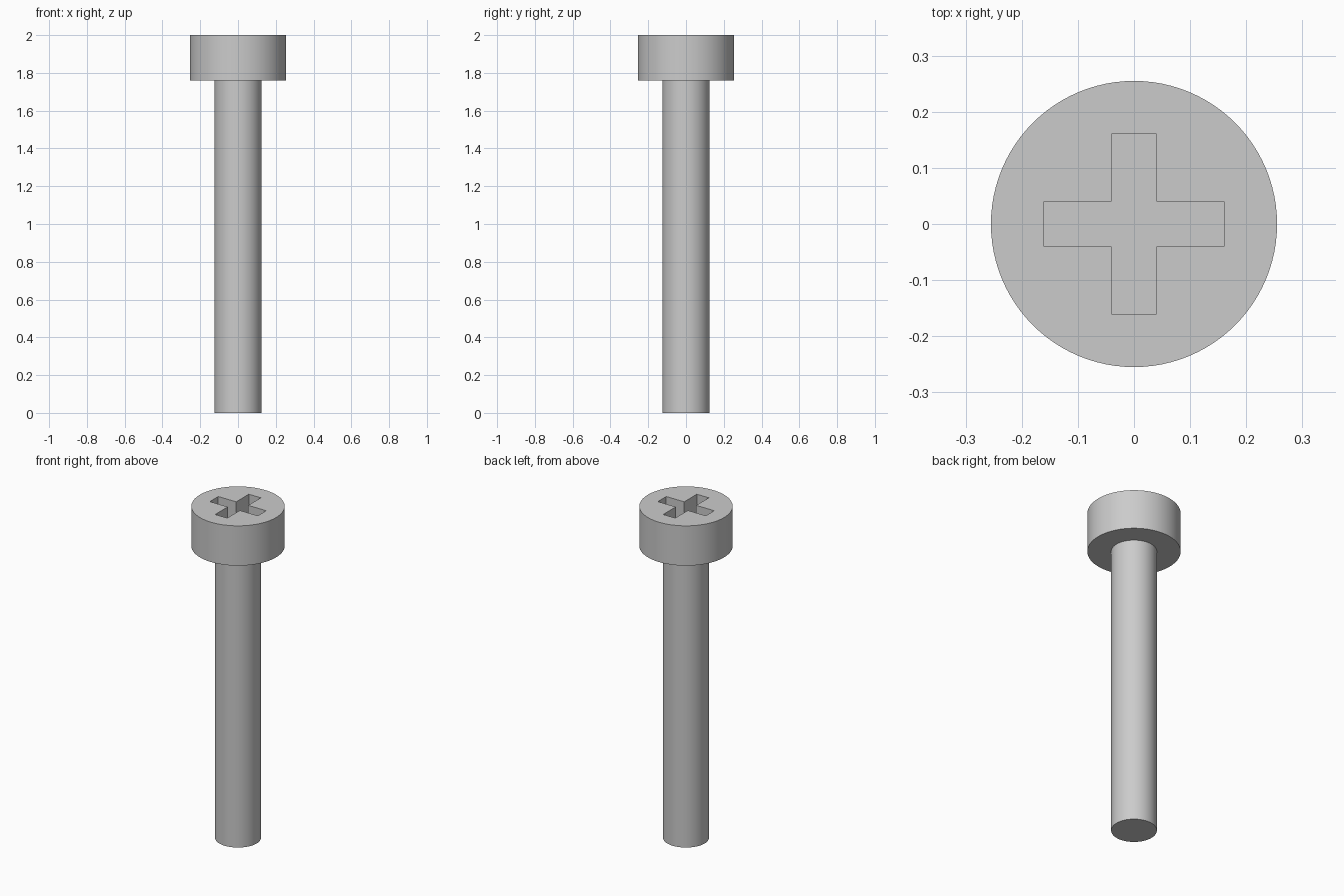
import bpy
import bmesh
from math import radians
from mathutils import Matrix, Vector

default = bpy.data.objects.get("Cube")
if default:
    bpy.data.objects.remove(default, do_unlink=True)

TOP, HEAD_BASE = 2.0, 1.76
HEAD_R, SHAFT_R = 0.255, 0.125
SLOT_REACH, SLOT_HALF, SLOT_DEPTH = 0.16, 0.04, 0.12

steel = bpy.data.materials.new("grey steel")
steel.use_nodes = True
grey = (0.6, 0.6, 0.6, 1.0)
steel.diffuse_color = grey
steel.node_tree.nodes["Principled BSDF"].inputs["Base Color"].default_value = grey


def cylinder(name, radius, low, high):
    bpy.ops.mesh.primitive_cylinder_add(
        vertices=96, radius=radius, depth=high - low, location=(0, 0, (low + high) / 2))
    obj = bpy.context.object
    obj.name = name
    obj.data.materials.append(steel)
    return obj


def cross_prism(name, low, high):
    bm = bmesh.new()
    arm = [(SLOT_REACH, -SLOT_HALF), (SLOT_REACH, SLOT_HALF), (SLOT_HALF, SLOT_HALF)]
    outline = [Matrix.Rotation(radians(90 * k), 3, "Z") @ Vector((x, y, low))
               for k in range(4) for x, y in arm]
    base = bm.faces.new([bm.verts.new(p) for p in outline])
    extruded = bmesh.ops.extrude_face_region(bm, geom=[base])["geom"]
    top = [v for v in extruded if isinstance(v, bmesh.types.BMVert)]
    bmesh.ops.translate(bm, verts=top, vec=(0, 0, high - low))
    bmesh.ops.recalc_face_normals(bm, faces=bm.faces)
    mesh = bpy.data.meshes.new(name)
    bm.to_mesh(mesh)
    bm.free()
    mesh.materials.append(steel)
    obj = bpy.data.objects.new(name, mesh)
    bpy.context.collection.objects.link(obj)
    obj.hide_render = True
    return obj


# Plain round shaft and cylindrical head
shaft = cylinder("shaft", SHAFT_R, 0, HEAD_BASE)
head = cylinder("head", HEAD_R, HEAD_BASE, TOP)

# Cross-shaped drive recess cut into the top of the head
cutter = cross_prism("recess_cutter", TOP - SLOT_DEPTH, TOP + 0.1)
cut = head.modifiers.new("cross recess", "BOOLEAN")
cut.operation = "DIFFERENCE"
cut.solver = "EXACT"
cut.object = cutter
bpy.context.view_layer.objects.active = head
bpy.ops.object.modifier_apply(modifier=cut.name)
bpy.data.objects.remove(cutter, do_unlink=True)

# Smooth round sides with crisp rims
for obj in (shaft, head):
    bpy.ops.object.select_all(action="DESELECT")
    obj.select_set(True)
    bpy.context.view_layer.objects.active = obj
    bpy.ops.object.shade_smooth_by_angle(angle=radians(30))
